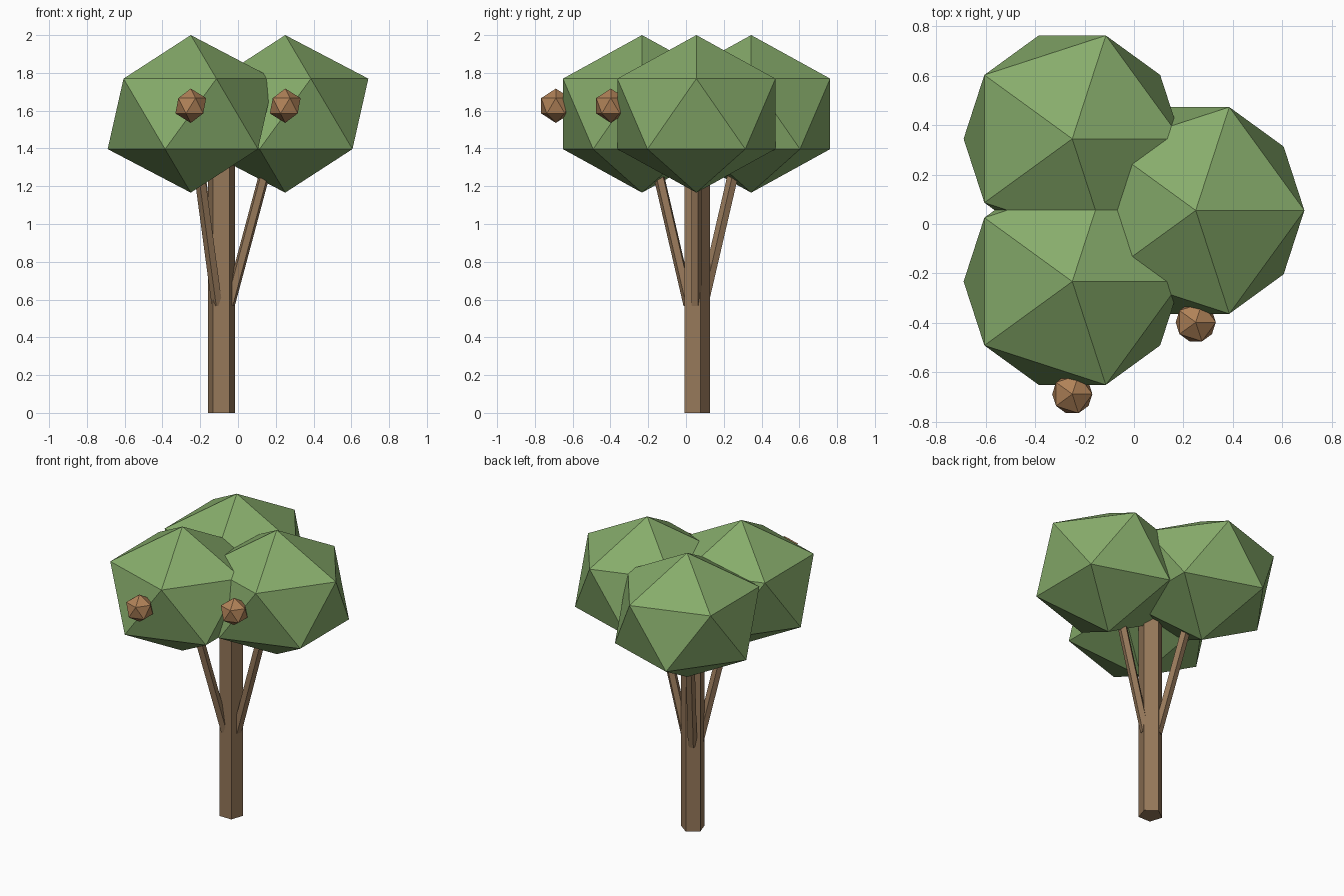
import bpy
from math import radians, cos, sin
from mathutils import Matrix, Vector

cube = bpy.data.objects.get("Cube")
if cube:
    bpy.data.objects.remove(cube, do_unlink=True)


def make_material(name, rgb):
    mat = bpy.data.materials.new(name)
    mat.use_nodes = True
    mat.diffuse_color = (*rgb, 1)
    mat.node_tree.nodes["Principled BSDF"].inputs["Base Color"].default_value = (*rgb, 1)
    return mat


leaf_green = make_material("leaf green", (0.242, 0.413, 0.147))
bark_brown = make_material("bark brown", (0.305, 0.188, 0.102))
fruit_brown = make_material("fruit brown", (0.434, 0.223, 0.098))


def finish(name, mat):
    obj = bpy.context.object
    obj.name = obj.data.name = name
    obj.data.materials.append(mat)
    return obj


def ball(name, mat, centre, width, height):
    """Flat-shaded icosahedron with a point straight up."""
    bpy.ops.mesh.primitive_ico_sphere_add(subdivisions=1, radius=1, location=centre)
    finish(name, mat).scale = (width, width, height)


def pole(name, base, radius, length, turn=0, tilt=0):
    """Five-sided pole standing on base, leaning by tilt towards turn."""
    bpy.ops.mesh.primitive_cylinder_add(vertices=5, radius=radius, depth=length)
    obj = finish(name, bark_brown)
    obj.data.transform(Matrix.Translation((0, 0, length / 2)))
    obj.location = base
    obj.rotation_euler = (0, tilt, turn)


# Trunk and its three branches
foot = Vector((-0.088, 0.053, 0))
pole("trunk", foot, 0.0753, 1.45)
for side, degrees in (("left", 0), ("back", 120), ("front", 240)):
    a = radians(degrees)
    base = foot + Vector((0.043 * cos(a), 0.043 * sin(a), 0.572))
    pole(side + "_branch", base, 0.03, 0.85, a, radians(15))

# Leaf crowns
for side, x, y in (("left", 0.25, 0.055), ("back", -0.25, 0.345), ("front", -0.25, -0.233)):
    ball(side + "_crown", leaf_green, (x, y, 1.583), 0.492, 0.417)

# Fruits on the front of two crowns
for side, x, y in (("left", 0.25, -0.398), ("right", -0.25, -0.689)):
    ball(side + "_fruit", fruit_brown, (x, y, 1.626), 0.091, 0.091)
